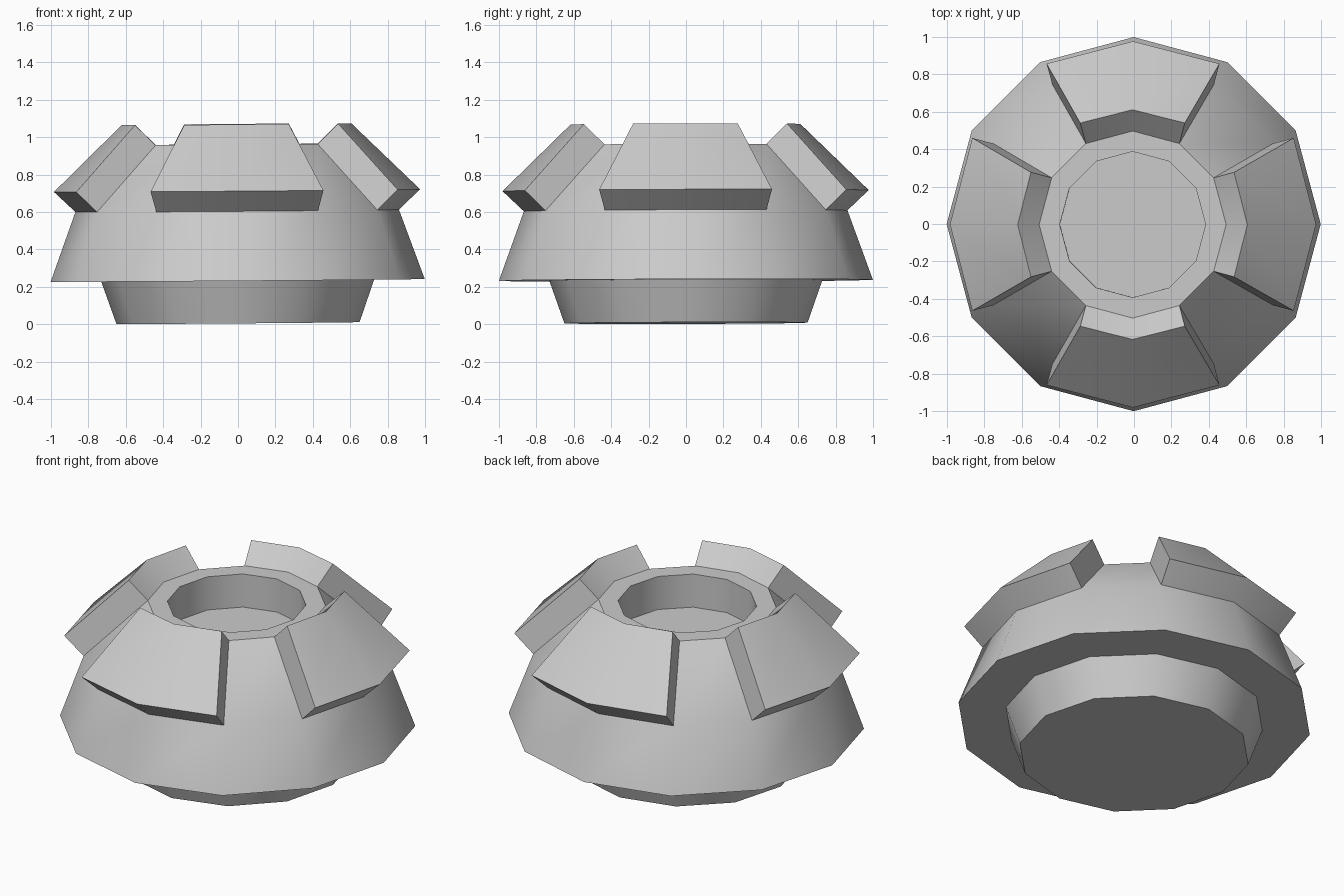
import bpy, bmesh
from math import sin, cos, pi, atan2, radians
from mathutils import Matrix

if "Cube" in bpy.data.objects:
    bpy.data.objects.remove(bpy.data.objects["Cube"])

SIDES = 12
# radius, height from the foot up the outside and down into the top socket
PROFILE = [(0.65, 0), (0.73, 0.228), (1.0, 0.228), (0.865, 0.60),
           (0.50, 0.955), (0.39, 0.955), (0.39, 0.75)]
SLOPE = 3  # profile segment that carries the raised plates

bm = bmesh.new()

# twelve-sided turned body
rings = [[bm.verts.new((r * cos(2 * pi * i / SIDES), r * sin(2 * pi * i / SIDES), z))
          for i in range(SIDES)] for r, z in PROFILE]
slope_faces = []
for k, (lo, hi) in enumerate(zip(rings, rings[1:])):
    for i in range(SIDES):
        j = (i + 1) % SIDES
        f = bm.faces.new((lo[i], lo[j], hi[j], hi[i]))
        if k == SLOPE:
            slope_faces.append(f)
bm.faces.new(rings[0][::-1])
bm.faces.new(rings[-1])

# four raised plates, each two facets wide, pushed out along the facet normals
for q in range(4):
    pair = [slope_faces[(3 * q - 1) % SIDES], slope_faces[3 * q]]
    new = bmesh.ops.extrude_face_region(bm, geom=pair)["geom"]
    bmesh.ops.delete(bm, geom=[f for f in pair if f.is_valid], context='FACES')
    middle = q * pi / 2
    for v in [g for g in new if isinstance(g, bmesh.types.BMVert)]:
        off = atan2(v.co.y, v.co.x) - middle
        off = (off + pi) % (2 * pi) - pi
        side = 0 if abs(off) < 0.1 else (1 if off > 0 else -1)
        a = middle + side * radians(15)
        v.co.x += 0.114 * cos(a)
        v.co.y += 0.114 * sin(a)
        v.co.z += 0.108

bmesh.ops.recalc_face_normals(bm, faces=bm.faces)

# slight lean of the whole piece
bm.transform(Matrix.Translation((0, 0, 0.006))
             @ Matrix.Rotation(-0.0075, 4, 'Y') @ Matrix.Rotation(0.003, 4, 'X'))

mesh = bpy.data.meshes.new("plated_dome")
bm.to_mesh(mesh)
bm.free()
dome = bpy.data.objects.new("plated_dome", mesh)
bpy.context.collection.objects.link(dome)
bpy.context.view_layer.objects.active = dome
dome.select_set(True)
bpy.ops.object.shade_smooth_by_angle(angle=radians(35))
